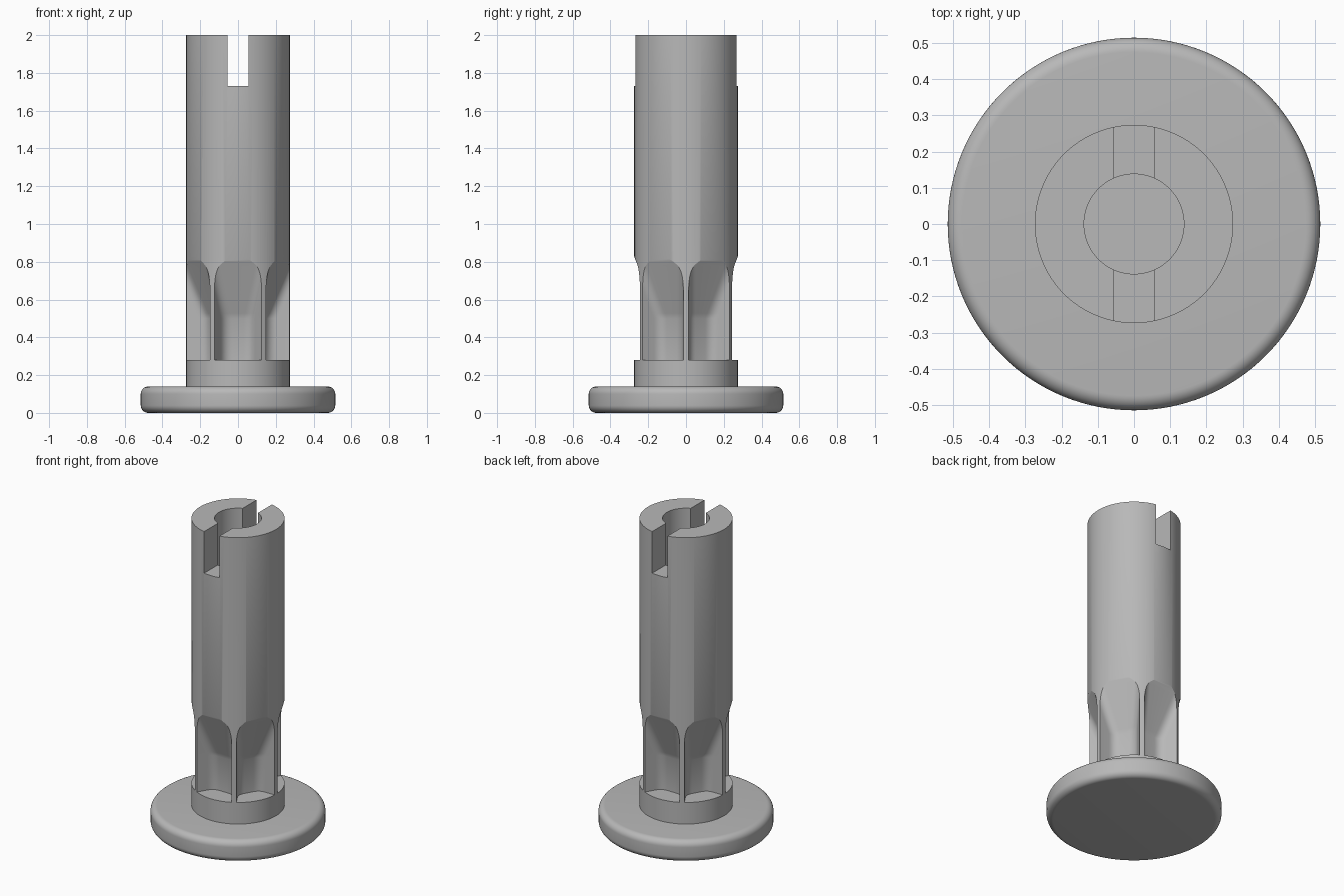
import bpy, bmesh, math
from mathutils import Vector, Matrix

cube = bpy.data.objects.get("Cube")
if cube:
    bpy.data.objects.remove(cube, do_unlink=True)

grey = bpy.data.materials.new("plain grey")
grey.use_nodes = True
COLOUR = (0.48, 0.48, 0.48, 1)
grey.diffuse_color = COLOUR
grey.node_tree.nodes["Principled BSDF"].inputs["Base Color"].default_value = COLOUR

STEM_R, BORE_R = 0.274, 0.138
COLLAR_TOP, BEND, FLUTE_TOP, TOP = 0.28, 0.5, 0.83, 2.0


def add_object(name, bm):
    bmesh.ops.recalc_face_normals(bm, faces=bm.faces)
    mesh = bpy.data.meshes.new(name)
    bm.to_mesh(mesh)
    bm.free()
    mesh.materials.append(grey)
    obj = bpy.data.objects.new(name, mesh)
    bpy.context.collection.objects.link(obj)
    return obj


def lathe(name, profile, steps=128):
    """Revolve an (r, z) profile that starts and ends on the axis."""
    bm = bmesh.new()
    verts = [bm.verts.new((r, 0, z)) for r, z in profile]
    edges = [bm.edges.new(pair) for pair in zip(verts, verts[1:])]
    bmesh.ops.spin(bm, geom=verts + edges, cent=(0, 0, 0), axis=(0, 0, 1),
                   angle=math.tau, steps=steps)
    bmesh.ops.remove_doubles(bm, verts=bm.verts, dist=1e-5)
    return add_object(name, bm)


def flute_section(floor):
    """Cross-section between two ribs: flat floor, filleted into the rib sides."""
    slope, half_rib, fillet = math.tan(math.pi / 6), 0.0165, 0.04
    corner = Vector((floor, floor * slope - half_rib))
    start = corner - Vector((0, fillet))
    end = corner + fillet * Vector((math.cos(math.pi / 6), 0.5))
    side = []
    for i in range(9):
        t = i / 8
        side.append(start * (1 - t) ** 2 + corner * 2 * t * (1 - t) + end * t * t)
    side.append(Vector((0.4, 0.4 * slope - half_rib)))
    return [Vector((p.x, -p.y)) for p in reversed(side)] + side


def flute_cutter():
    """Six lofted pockets whose floors lean outward toward the top."""
    levels = [(COLLAR_TOP, 0.15), (BEND, 0.15)]
    for i in range(1, 13):
        t = i / 12
        levels.append((BEND + (FLUTE_TOP - BEND) * t, 0.15 + 0.125 * t))
    bm = bmesh.new()
    for k in range(6):
        turn = Matrix.Rotation(math.radians(30 + 60 * k), 3, 'Z')
        rings = [[bm.verts.new(turn @ Vector((p.x, p.y, z))) for p in flute_section(u)]
                 for z, u in levels]
        for low, high in zip(rings, rings[1:]):
            n = len(low)
            for i in range(n):
                j = (i + 1) % n
                bm.faces.new((low[i], low[j], high[j], high[i]))
        bm.faces.new(rings[0])
        bm.faces.new(rings[-1])
    return add_object("flute_cutter", bm)


def slot_cutter():
    bm = bmesh.new()
    bmesh.ops.create_cube(bm, size=1, matrix=Matrix.Translation((0, 0, 1.98))
                          @ Matrix.Diagonal((0.11, 0.8, 0.5, 1)))
    return add_object("slot_cutter", bm)


def smooth(obj):
    bpy.ops.object.select_all(action='DESELECT')
    obj.select_set(True)
    bpy.context.view_layer.objects.active = obj
    bpy.ops.object.shade_smooth_by_angle(angle=math.radians(25))


# Round base flange with softened rims
flange_r, flange_h, rim = 0.515, 0.14, 0.04
arc = [math.radians(-90 + 180 * i / 16) for i in range(17)]
profile = [(0, 0)]
for a in arc:
    centre_z = rim if a < 0 else flange_h - rim
    profile.append((flange_r - rim + rim * math.cos(a), centre_z + rim * math.sin(a)))
    if abs(a) < 1e-6:
        profile.insert(-1, (flange_r, rim))
profile.append((0, flange_h))
smooth(lathe("base_flange", profile))

# Hollow stem, with its lower collar
stem = lathe("fluted_stem", [(0, flange_h - 0.02), (STEM_R, flange_h - 0.02),
                             (STEM_R, TOP), (BORE_R, TOP), (BORE_R, BEND), (0, BEND)])

# Cut the flutes and the screwdriver-style slot
for cutter in (flute_cutter(), slot_cutter()):
    cutter.hide_render = True
    mod = stem.modifiers.new(cutter.name, 'BOOLEAN')
    mod.operation, mod.solver, mod.object = 'DIFFERENCE', 'EXACT', cutter
    bpy.context.view_layer.objects.active = stem
    bpy.ops.object.modifier_apply(modifier=mod.name)
    bpy.data.objects.remove(cutter, do_unlink=True)
smooth(stem)
